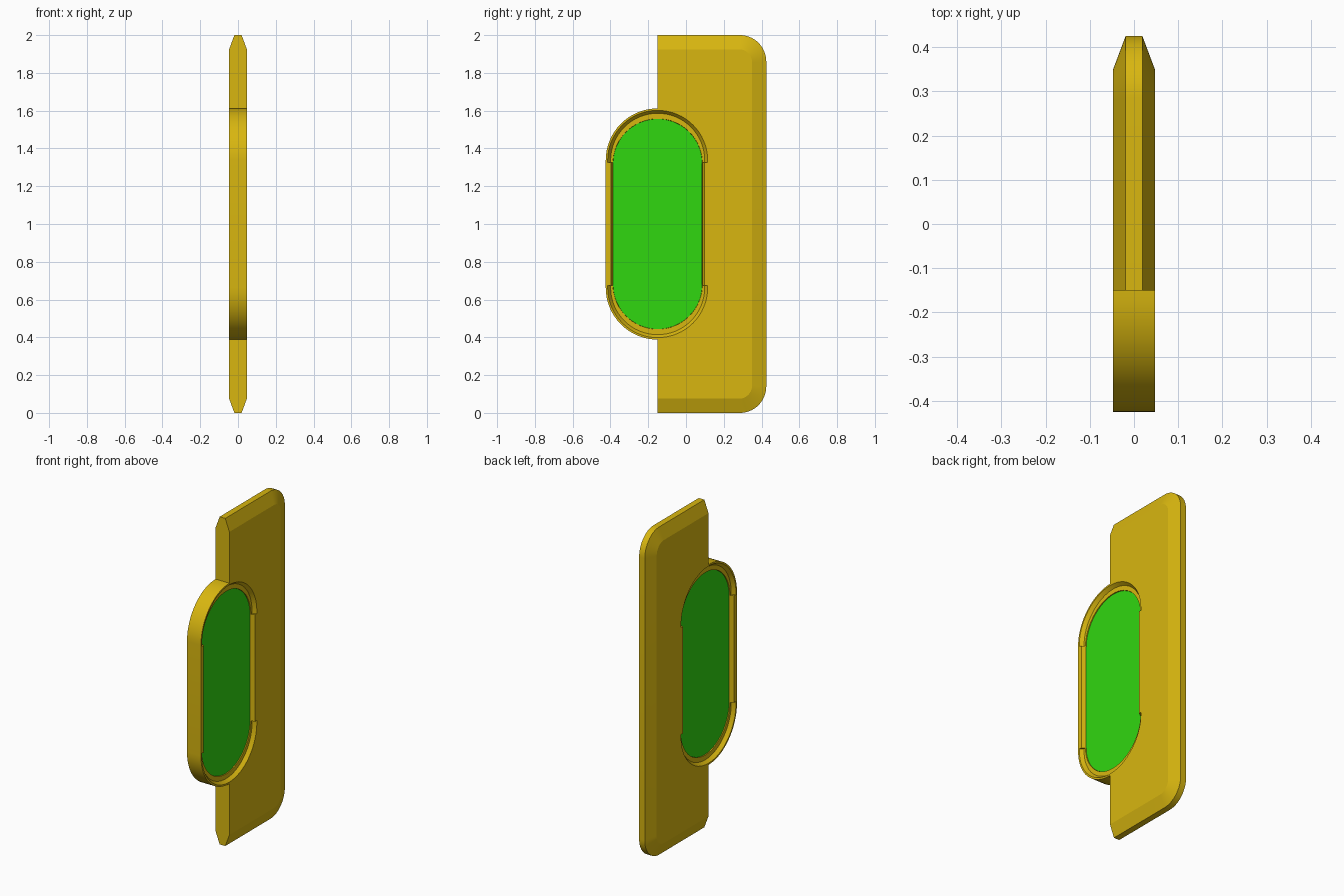
import bpy, bmesh
from math import sin, cos, pi, radians

cube = bpy.data.objects.get("Cube")
if cube:
    bpy.data.objects.remove(cube, do_unlink=True)

HALF = 0.047      # half thickness of the body
BACK_Y = -0.15    # straight rear edge of the panel, and centre line of the window
SEG = 16          # segments per quarter turn


def material(name, rgb):
    m = bpy.data.materials.new(name)
    m.use_nodes = True
    m.diffuse_color = (*rgb, 1)
    m.node_tree.nodes["Principled BSDF"].inputs["Base Color"].default_value = (*rgb, 1)
    return m


GOLD = material("gold yellow", (0.69, 0.47, 0.005))
GREEN = material("bright green", (0.03, 0.68, 0.005))


def arc(y, z, r, start, quarters):
    n = SEG * quarters
    return [(y + r * cos(start + quarters * pi / 2 * i / n),
             z + r * sin(start + quarters * pi / 2 * i / n)) for i in range(n + 1)]


def stadium(r, half):
    return arc(BACK_Y, 1 + half, r, 0, 2) + arc(BACK_Y, 1 - half, r, pi, 2)


def arch(r, sign):
    # half round with a short straight skirt, opening toward the middle
    pts = [(BACK_Y + r, 1.326)] + arc(BACK_Y, 1.337, r, 0, 2) + [(BACK_Y - r, 1.326)]
    return [(y, 1 + sign * (z - 1)) for y, z in pts]


def panel_outline(inset, r):
    y, lo, hi = 0.425 - inset, inset, 2 - inset
    return ([(BACK_Y, lo)] + arc(y - r, lo + r, r, -pi / 2, 1)
            + arc(y - r, hi - r, r, 0, 1) + [(BACK_Y, hi)])


def loft(name, sections, mat):
    """Solid through matching outlines, each placed at its own x."""
    bm = bmesh.new()
    rings = [[bm.verts.new((x, y, z)) for y, z in pts] for x, pts in sections]
    n = len(rings[0])
    for a, b in zip(rings, rings[1:]):
        for i in range(n):
            j = (i + 1) % n
            bm.faces.new((a[i], a[j], b[j], b[i]))
    bm.faces.new(rings[0])
    bm.faces.new(rings[-1])
    bmesh.ops.recalc_face_normals(bm, faces=bm.faces)
    mesh = bpy.data.meshes.new(name)
    bm.to_mesh(mesh)
    bm.free()
    mesh.materials.append(mat)
    ob = bpy.data.objects.new(name, mesh)
    bpy.context.collection.objects.link(ob)
    return ob


def activate(ob):
    bpy.ops.object.select_all(action='DESELECT')
    ob.select_set(True)
    bpy.context.view_layer.objects.active = ob


def boolean(ob, other, operation):
    mod = ob.modifiers.new(operation.lower(), 'BOOLEAN')
    mod.operation, mod.object, mod.solver = operation, other, 'EXACT'
    activate(ob)
    bpy.ops.object.modifier_apply(modifier=mod.name)
    bpy.data.objects.remove(other, do_unlink=True)


# Panel with chamfered outer edges, joined to the rounded window frame
rim, face = panel_outline(0, 0.14), panel_outline(0.075, 0.07)
body = loft("body", [(-HALF, face), (-0.019, rim), (0.019, rim), (HALF, face)], GOLD)
frame = stadium(0.275, 0.337)
boolean(body, loft("window_frame", [(-HALF, frame), (HALF, frame)], GOLD), 'UNION')

# Window recess and wider stepped grooves round its ends, on both sides
for side in (-1, 1):
    boolean(body, loft("recess_cutter", [(side * 0.012, stadium(0.236, 0.32)),
                                         (side * 0.026, stadium(0.237, 0.32)),
                                         (side * 0.05, stadium(0.249, 0.32))], GOLD), 'DIFFERENCE')
    for end in (-1, 1):
        boolean(body, loft("groove_cutter", [(side * 0.026, arch(0.249, end)),
                                             (side * 0.05, arch(0.267, end))], GOLD), 'DIFFERENCE')

# Coloured insert seated in the recess
lens = stadium(0.236, 0.32)
insert = loft("window_insert", [(-0.021, lens), (0.021, lens)], GREEN)

for ob in (body, insert):
    activate(ob)
    bpy.ops.object.shade_smooth_by_angle(angle=radians(15))
